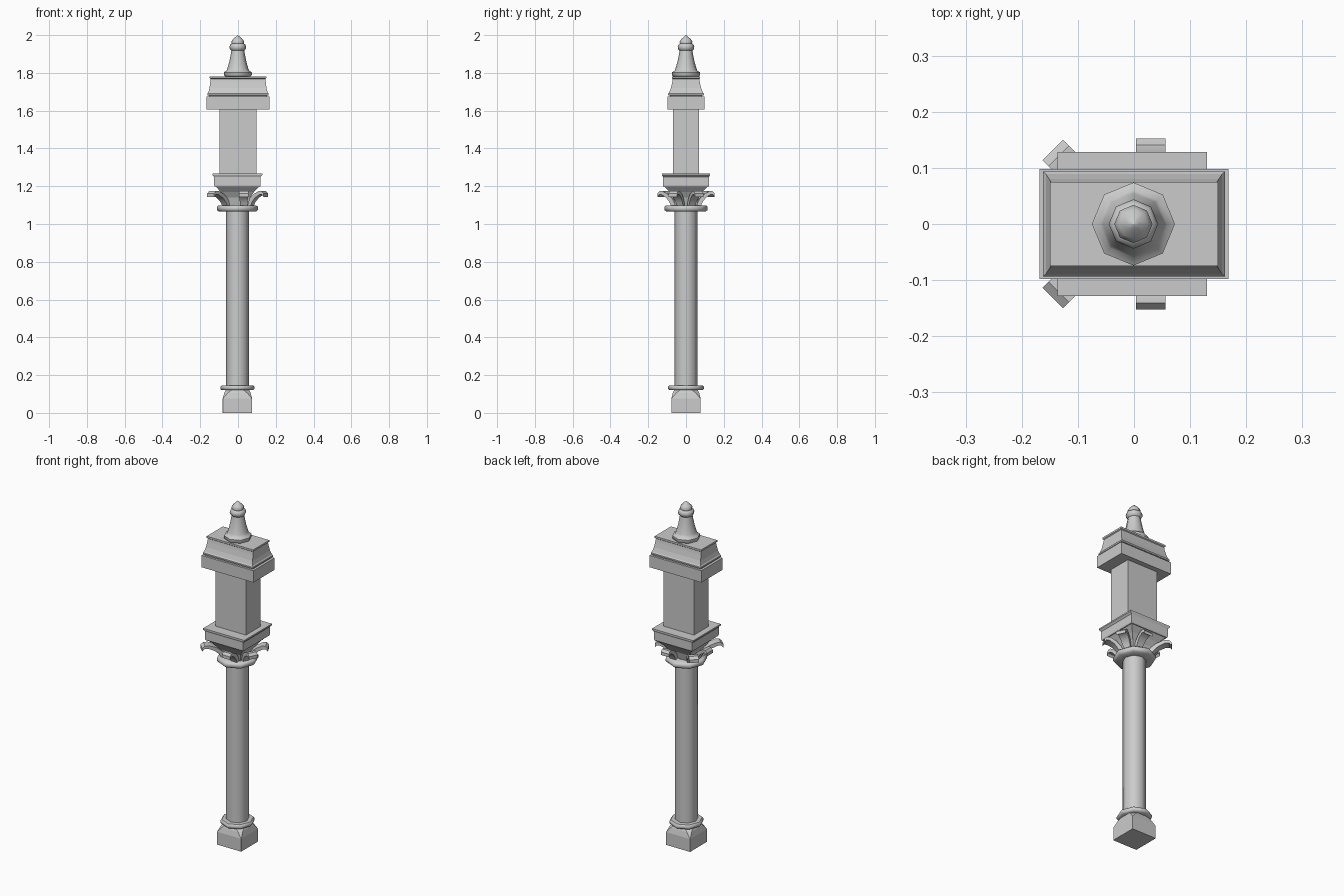
import bpy
from math import cos, sin, pi, radians
from mathutils import Vector

if "Cube" in bpy.data.objects:
    bpy.data.objects.remove(bpy.data.objects["Cube"])

CX = -0.003  # column axis sits slightly left of the centre


def make(name, verts, faces, smooth=None):
    me = bpy.data.meshes.new(name)
    me.from_pydata(verts, [], faces)
    ob = bpy.data.objects.new(name, me)
    bpy.context.collection.objects.link(ob)
    if smooth:
        bpy.ops.object.select_all(action='DESELECT')
        bpy.context.view_layer.objects.active = ob
        ob.select_set(True)
        bpy.ops.object.shade_smooth_by_angle(angle=radians(smooth))
    return ob


def skin(name, rings, smooth=None):
    """Join closed rings of equal length and cap both ends."""
    n = len(rings[0])
    verts = [v for r in rings for v in r]
    faces = [tuple(reversed(range(n))), tuple(range(len(verts) - n, len(verts)))]
    for k in range(len(rings) - 1):
        for i in range(n):
            j = (i + 1) % n
            faces.append((k*n + i, k*n + j, (k+1)*n + j, (k+1)*n + i))
    return make(name, verts, faces, smooth)


def turned(name, profile, cx=CX, sides=8, sx=1, smooth=50):
    rings = [[(cx + sx*r*cos(2*pi*i/sides), r*sin(2*pi*i/sides), z)
              for i in range(sides)] for r, z in profile]
    return skin(name, rings, smooth)


def stepped(name, profile, cx=0.0):
    rings = [[(cx + a*hx, b*hy, z) for a, b in ((-1, -1), (1, -1), (1, 1), (-1, 1))]
             for hx, hy, z in profile]
    return skin(name, rings)


# Base: square foot chamfered into an octagon
def foot_ring(h, c, z):
    p = [(-h+c, -h), (h-c, -h), (h, -h+c), (h, h-c), (h-c, h), (-h+c, h), (-h, h-c), (-h, -h+c)]
    return [(CX + x, y, z) for x, y in p]


skin("base", [foot_ring(.078, .001, 0), foot_ring(.078, .001, .075),
              foot_ring(.07, .018, .105), foot_ring(.06, .034, .125)])

# Shaft and its two rings
turned("shaft", [(.061, .12), (.061, 1.10)])
turned("lower_ring", [(.06, .12), (.088, .12), (.095, .127), (.095, .138),
                      (.088, .146), (.06, .146)], sx=.95)
turned("upper_ring", [(.06, 1.066), (.105, 1.066), (.115, 1.075), (.115, 1.09),
                      (.105, 1.099), (.06, 1.099)], sx=.95)

# Capital: flaring square bell and moulded slab
stepped("capital_bell", [(.055, .055, 1.095), (.068, .068, 1.14), (.088, .088, 1.17),
                         (.117, .117, 1.2)], CX)
stepped("capital_slab", [(.12, .12, 1.198), (.123, .123, 1.205), (.123, .123, 1.25),
                         (.133, .128, 1.26), (.133, .128, 1.268)], CX)


# Leaves: curling strips around the capital
def leaf(name, tip, angle, base_dist):
    d = Vector((cos(radians(angle)), sin(radians(angle)), 0))
    side = Vector((-d.y, d.x, 0)) * .026
    path = [(0, 1.095), (.15, 1.125), (.38, 1.148), (.7, 1.165), (.88, 1.165), (1, 1.152)]
    rings = []
    for t, z in path:
        c = Vector((tip[0], tip[1], z)) - d * base_dist * (1 - t)
        up = Vector((0, 0, .009)) - d * (.009 * (1 - t))
        w = side * (.7 + .3 * min(1, t * 1.6))
        rings.append([c - w - up, c + w - up, c + w + up, c - w + up])
    skin(name, rings, 40)


for label, s in (("front", -1), ("back", 1)):
    leaf(label + "_leaf", (.03, s*.152), s*90, .085)
    leaf(label + "_left_leaf", (-.145, s*.132), s*135, .12)
    leaf(label + "_right_leaf", (.148, s*.07), s*27, .095)
leaf("left_leaf", (-.155, 0), 180, .085)

# Upper block, cornice and concave cap
stepped("upper_block", [(.099, .068, 1.26), (.099, .068, 1.61)])
stepped("cornice", [(.168, .098, 1.605), (.168, .098, 1.674)])
stepped("cap", [(.154, .086, 1.67), (.154, .086, 1.679), (.162, .094, 1.682),
                (.162, .094, 1.69), (.157, .089, 1.697), (.151, .08, 1.72),
                (.147, .073, 1.75), (.145, .07, 1.768), (.15, .075, 1.772),
                (.15, .075, 1.782)])

# Finial
turned("finial", [(.066, 1.78), (.074, 1.788), (.074, 1.803), (.06, 1.812), (.055, 1.825),
                  (.045, 1.86), (.037, 1.9), (.034, 1.918), (.042, 1.926), (.044, 1.938),
                  (.04, 1.95), (.032, 1.955), (.034, 1.966), (.026, 1.978),
                  (.01, 1.992), (.001, 2.0)], cx=-.001)
